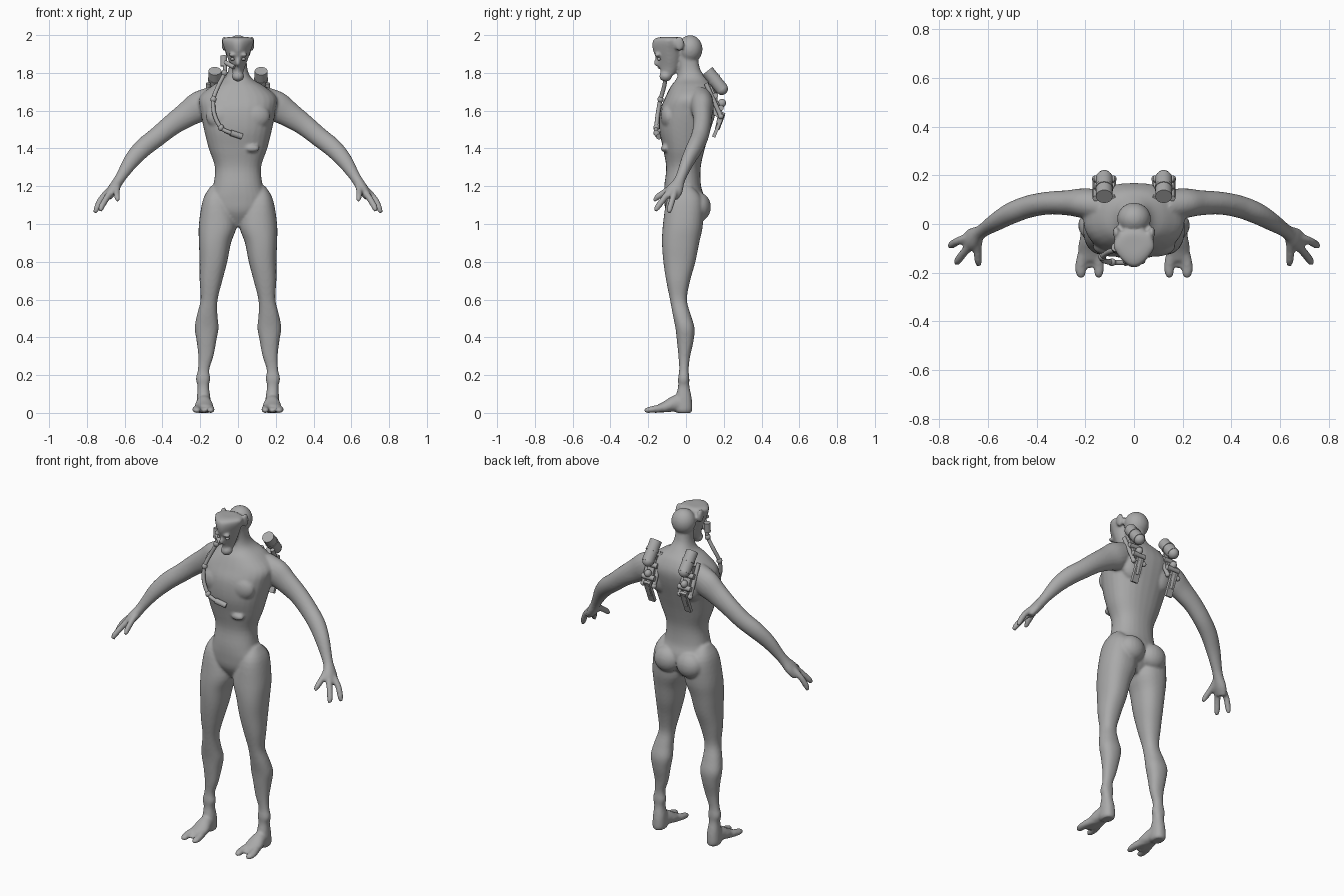
import bpy, bmesh, math
from mathutils import Vector, Matrix

if "Cube" in bpy.data.objects:
    bpy.data.objects.remove(bpy.data.objects["Cube"], do_unlink=True)

grey = bpy.data.materials.new("plain grey")
grey.use_nodes = True
tone = (0.4, 0.4, 0.4, 1)
grey.diffuse_color = tone
grey.node_tree.nodes["Principled BSDF"].inputs["Base Color"].default_value = tone
X, Y, Z = Vector((1, 0, 0)), Vector((0, 1, 0)), Vector((0, 0, 1))


def finish(bm, name):
    bmesh.ops.recalc_face_normals(bm, faces=bm.faces)
    mesh = bpy.data.meshes.new(name)
    bm.to_mesh(mesh)
    bm.free()
    mesh.materials.append(grey)
    ob = bpy.data.objects.new(name, mesh)
    bpy.context.collection.objects.link(ob)
    bpy.context.view_layer.objects.active = ob
    ob.select_set(True)
    bpy.ops.object.shade_smooth_by_angle(angle=math.radians(40))
    ob.select_set(False)
    return ob


def spline(rows, steps=4):
    """Smooth interpolation through rows of numbers."""
    rows = [Vector(r) for r in rows]
    ext = [rows[0]] + rows + [rows[-1]]
    out = []
    for a, b, c, d in zip(ext, ext[1:], ext[2:], ext[3:]):
        for i in range(steps):
            t = i / steps
            out.append(b + (c - a) * (t / 2) + (a * 2 - b * 5 + c * 4 - d) * (t * t / 2)
                       + (b * 3 - a - c * 3 + d) * (t ** 3 / 2))
    return out + [rows[-1]]


def skin(bm, rings):
    rings = [[bm.verts.new(p) for p in ring] for ring in rings]
    n = len(rings[0])
    for a, b in zip(rings, rings[1:]):
        for i in range(n):
            bm.faces.new((a[i], a[(i + 1) % n], b[(i + 1) % n], b[i]))
    bm.faces.new(rings[0][::-1])
    bm.faces.new(rings[-1])


def stack(bm, rows, side=1, taper=0, n=28):
    """Level sections: height, centre x, half width, front y, back y."""
    rings = []
    for z, cx, rx, y0, y1 in spline(rows):
        ring = []
        for i in range(n):
            a = math.tau * i / n
            c, s = math.cos(a), math.sin(a)
            c, s = (math.copysign(abs(k) ** 0.88, k) for k in (c, s))
            ring.append((side * (cx + rx * c * (1 + taper * min(s, 0))),
                         (y0 + y1) / 2 + (y1 - y0) / 2 * s, z))
        rings.append(ring)
    skin(bm, rings)


def limb(bm, rows, side=1, ref=Y, n=20):
    """Sections square to a path: x, y, z and two radii."""
    rows = spline(rows)
    pts = [Vector(r[:3]) for r in rows]
    rings = []
    for i, r in enumerate(rows):
        t = (pts[min(i + 1, len(pts) - 1)] - pts[max(i - 1, 0)]).normalized()
        u = ref.cross(t).normalized()
        v = t.cross(u)
        ring = []
        for k in range(n):
            a = math.tau * k / n
            p = pts[i] + u * (r[3] * math.cos(a)) + v * (r[4] * math.sin(a))
            ring.append((side * p.x, p.y, p.z))
        rings.append(ring)
    skin(bm, rings)


def ball(bm, centre, radii, tilt=0):
    m = Matrix.Translation(centre) @ Matrix.Rotation(tilt, 4, 'X') @ Matrix.Diagonal((*radii, 1))
    bmesh.ops.create_uvsphere(bm, u_segments=20, v_segments=12, radius=1, matrix=m)


def rod(bm, a, b, r, r2=None, n=20):
    a, b = Vector(a), Vector(b)
    m = Matrix.Translation((a + b) / 2) @ (b - a).to_track_quat('Z', 'Y').to_matrix().to_4x4()
    bmesh.ops.create_cone(bm, cap_ends=True, segments=n, radius1=r, radius2=r2 or r,
                          depth=(b - a).length, matrix=m)


def bar(bm, a, b, wide, thick):
    a, b = Vector(a), Vector(b)
    d = (b - a).normalized()
    m = Matrix((X, d.cross(X), d)).transposed().to_4x4()
    m = Matrix.Translation((a + b) / 2) @ m @ Matrix.Diagonal((wide, thick, (b - a).length, 1))
    bmesh.ops.create_cube(bm, size=1, matrix=m)


body = bmesh.new()

# Torso and neck
stack(body, [
    (.985, 0, .03, -.06, .03), (1.06, 0, .13, -.105, .085), (1.13, 0, .155, -.115, .1),
    (1.2, 0, .132, -.115, .08), (1.3, 0, .122, -.105, .078), (1.4, 0, .155, -.122, .1),
    (1.5, 0, .18, -.142, .13), (1.6, 0, .2, -.138, .16), (1.67, 0, .205, -.11, .168),
    (1.73, 0, .14, -.08, .145), (1.77, 0, .075, -.05, .11), (1.82, 0, .05, -.04, .075),
    (1.9, 0, .045, -.05, .06)])
ball(body, (.075, -.112, 1.4), (.04, .022, .02))

# Cranium, tapering face shield, chin and nose
ball(body, (0, .022, 1.926), (.07, .066, .074))
stack(body, [(1.79, 0, .025, -.13, -.06), (1.83, 0, .037, -.142, -.04), (1.87, 0, .052, -.155, -.03),
             (1.92, 0, .069, -.175, -.02), (1.96, 0, .083, -.178, -.015),
             (1.982, 0, .08, -.165, -.025), (1.99, 0, .05, -.13, -.045)], taper=.45)
ball(body, (0, -.108, 1.782), (.033, .034, .028))
ball(body, (0, -.15, 1.855), (.014, .022, .022))

for s in (1, -1):
    # Brows and ear flanges
    ball(body, (s * .03, -.152, 1.895), (.022, .016, .01))
    ball(body, (s * .073, -.035, 1.955), (.014, .025, .04))
    # Shoulder blades, chest muscles and glutes
    ball(body, (s * .1, .1, 1.6), (.075, .055, .1))
    ball(body, (s * .085, -.09, 1.57), (.085, .045, .07))
    ball(body, (s * .075, .072, 1.09), (.08, .06, .075))
    # Leg
    stack(body, [
        (1.2, .115, .03, -.05, .03), (1.13, .115, .07, -.1, .085), (1.0, .107, .1, -.122, .09),
        (.9, .122, .085, -.127, .07), (.8, .13, .073, -.12, .05), (.7, .143, .06, -.105, .022),
        (.6, .153, .045, -.085, .005), (.52, .163, .054, -.07, .025), (.45, .166, .063, -.056, .045),
        (.38, .167, .052, -.048, .04), (.3, .17, .04, -.04, .022), (.23, .182, .03, -.036, .014),
        (.18, .185, .038, -.042, .018), (.14, .184, .03, -.042, .018), (.08, .182, .036, -.055, .03),
        (.02, .182, .038, -.06, .034), (0, .182, .03, -.05, .027)], s)
    # Foot and splayed toes
    limb(body, [(.182, .01, .045, .045, .033), (.181, -.05, .05, .045, .04),
                (.18, -.1, .035, .032, .05), (.18, -.15, .022, .02, .045)], s, X)
    for x, y, r in ((.145, -.205, .021), (.218, -.205, .023), (.182, -.165, .018)):
        limb(body, [(.18 + (x - .18) * .5, -.1, .03, .026, .026), (x, y + .04, .02, .019, r),
                    (x, y, .014, .015, r * .9), (x, y - .016, .01, .007, r * .4)], s, X)
    # Arm
    limb(body, [
        (.12, .075, 1.675, .06, .06), (.2, .085, 1.625, .08, .062), (.27, .087, 1.58, .068, .052),
        (.35, .086, 1.525, .057, .047), (.43, .072, 1.46, .052, .046), (.5, .046, 1.405, .05, .044),
        (.56, .012, 1.34, .043, .037), (.61, -.02, 1.265, .031, .029), (.635, -.037, 1.225, .028, .03),
        (.665, -.06, 1.18, .028, .044), (.69, -.08, 1.14, .02, .038)], s)
    # Two long fingers and a thumb
    for path in ([(.67, -.055, 1.185), (.722, -.07, 1.135), (.747, -.085, 1.085), (.757, -.09, 1.058)],
                 [(.665, -.08, 1.18), (.7, -.12, 1.13), (.723, -.15, 1.09), (.728, -.162, 1.068)],
                 [(.64, -.06, 1.205), (.642, -.105, 1.175), (.64, -.148, 1.145), (.636, -.17, 1.122)]):
        limb(body, [(*p, r, r) for p, r in zip(path, (.02, .017, .016, .01))], s)

for v in body.verts:
    v.co.z = max(v.co.z, 0)
figure = finish(body, "body")

# Fuse the parts into one soft skin
remesh = figure.modifiers.new("fuse", 'REMESH')
remesh.mode = 'VOXEL'
remesh.voxel_size = .0075
remesh.use_smooth_shade = True
soften = figure.modifiers.new("soften", 'SMOOTH')
soften.factor = .5
soften.iterations = 5

# Eyes
eyes = bmesh.new()
for s in (1, -1):
    ball(eyes, (s * .029, -.143, 1.873), (.011, .01, .008))
finish(eyes, "eyes")

# Breathing hose with couplings, from the mask to the chest
hose = bmesh.new()
path = [(-.07, -.1, 1.86), (-.072, -.105, 1.8), (-.105, -.115, 1.73), (-.13, -.135, 1.66),
        (-.125, -.15, 1.58), (-.09, -.157, 1.51), (-.04, -.157, 1.483), (.02, -.142, 1.463)]
limb(hose, [(*p, .011, .011) for p in path], n=12)
for i in (1, 3, 5):
    ball(hose, path[i], (.016, .016, .018))
rod(hose, path[6], path[7], .016)
rod(hose, (-.075, -.1, 1.835), (-.075, -.095, 1.892), .018)
rod(hose, (-.075, -.1, 1.86), (-.02, -.14, 1.83), .012)
finish(hose, "breathing_hose")

# Back packs: canister, frame rails, valve block and lower fin
for s, label in ((1, "left"), (-1, "right")):
    x = s * .122
    pack = bmesh.new()
    rod(pack, (x, .113, 1.81), (x, .192, 1.712), .034, n=28)
    rod(pack, (x, .145, 1.77), (x, .153, 1.76), .037, n=28)
    ball(pack, (x, .19, 1.715), (.032, .032, .032))
    bar(pack, (x, .12, 1.725), (x, .175, 1.59), .045, .035)
    for side in (-.036, .036):
        rod(pack, (x + side, .105, 1.745), (x + side, .185, 1.57), .012, n=12)
        ball(pack, (x + side, .185, 1.57), (.015, .015, .015))
    for y, z in ((.155, 1.68), (.185, 1.615)):
        rod(pack, (x - .042, y, z), (x + .042, y, z), .015, n=12)
    ball(pack, (x, .19, 1.64), (.02, .022, .022))
    bar(pack, (x, .2, 1.59), (x, .146, 1.46), .04, .018)
    rod(pack, (x, .19, 1.585), (x, .165, 1.5), .019, .012, n=12)
    bar(pack, (x, .12, 1.62), (x, .195, 1.56), .03, .03)
    finish(pack, label + "_pack")
